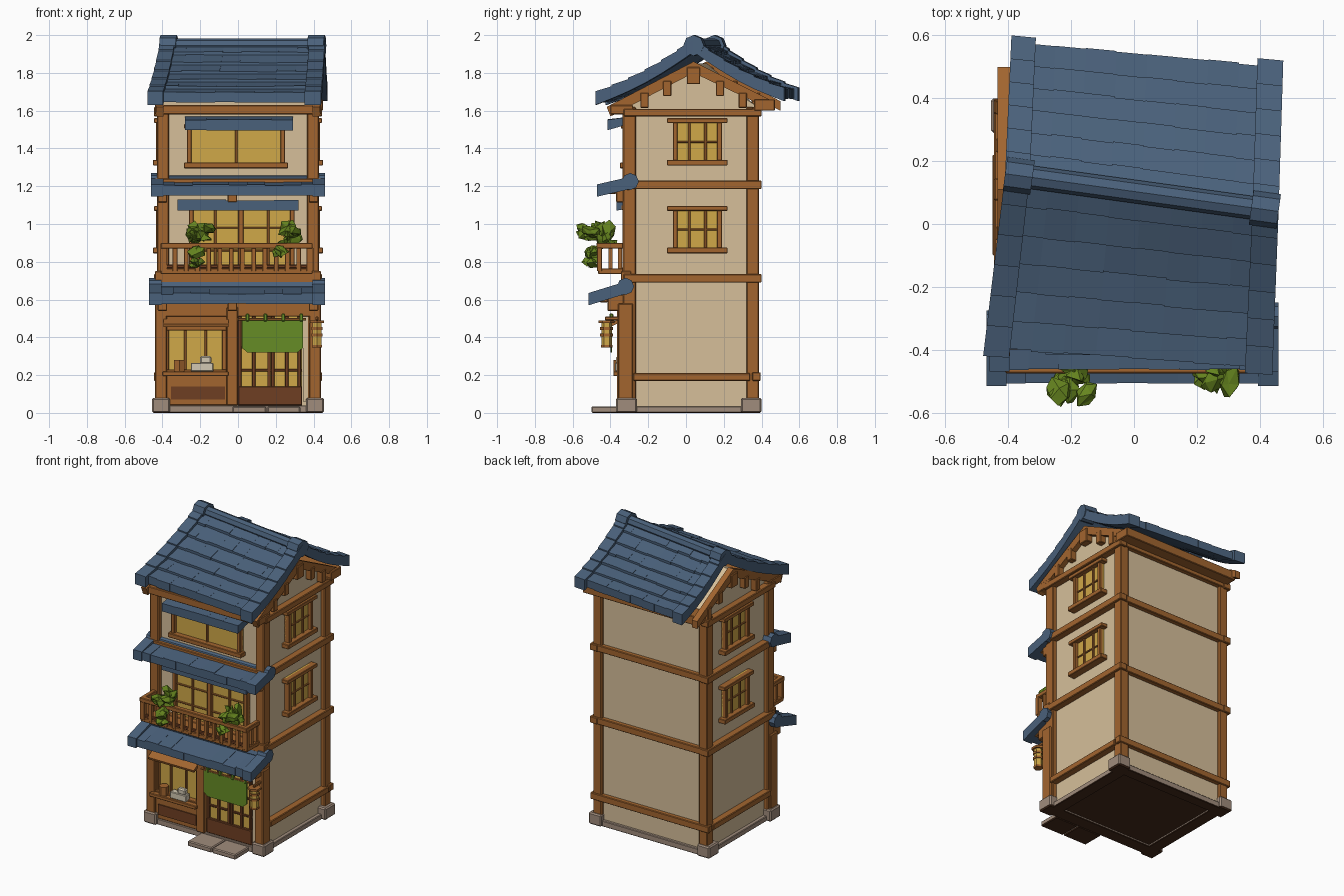
import bpy, bmesh, math, random
from mathutils import Vector, Matrix

random.seed(4)
if "Cube" in bpy.data.objects:
    bpy.data.objects.remove(bpy.data.objects["Cube"])


def material(name, hexcode):
    def lin(c):
        return c / 12.92 if c <= 0.04 else ((c + 0.055) / 1.055) ** 2.4
    rgb = [lin(int(hexcode[i:i + 2], 16) / 255) for i in (0, 2, 4)] + [1]
    m = bpy.data.materials.new(name)
    m.use_nodes = True
    m.diffuse_color = rgb
    m.node_tree.nodes["Principled BSDF"].inputs["Base Color"].default_value = rgb
    return m


ROOF = material("slate blue", "4a617b")
PLASTER = material("cream plaster", "d6bf9a")
WOOD = material("warm wood", "a2652f")
DARK = material("dark wood", "6f3f22")
GLASS = material("yellow window", "d0a848")
LEAF = material("leaf green", "66851f")
CLOTH = material("cloth green", "668c26")
STONE = material("grey stone", "a08c7c")
SHADE = material("deep brown", "452a1a")
POT = material("pale pottery", "d2c8b2")


def finish(name, bm, mat, bevel=0):
    bmesh.ops.recalc_face_normals(bm, faces=bm.faces)
    me = bpy.data.meshes.new(name)
    bm.to_mesh(me)
    bm.free()
    me.materials.append(mat)
    ob = bpy.data.objects.new(name, me)
    bpy.context.collection.objects.link(ob)
    if bevel:
        mod = ob.modifiers.new("worn edges", "BEVEL")
        mod.width, mod.segments = bevel, 1
    return ob


def box(name, a, b, mat, bevel=0.004):
    bm = bmesh.new()
    a, b = Vector(a), Vector(b)
    bmesh.ops.create_cube(bm, size=1)
    for v in bm.verts:
        v.co = (a + b) / 2 + Vector(v.co[i] * abs(b[i] - a[i]) for i in range(3))
    return finish(name, bm, mat, bevel)


def prism(name, x0, x1, left, right, mat):
    """Loft between a side profile (y, z) at x0 and one at x1."""
    bm = bmesh.new()
    l = [bm.verts.new((x0, y, z)) for y, z in left]
    r = [bm.verts.new((x1, y, z)) for y, z in right]
    bm.faces.new(l)
    bm.faces.new(r)
    n = len(l)
    for i in range(n):
        bm.faces.new((l[i], l[(i + 1) % n], r[(i + 1) % n], r[i]))
    return finish(name, bm, mat)


def rod(name, p, q, radius, mat, sides=8):
    p, q = Vector(p), Vector(q)
    rot = (q - p).to_track_quat("Z", "Y").to_matrix().to_4x4()
    bm = bmesh.new()
    bmesh.ops.create_cone(bm, cap_ends=True, segments=sides, radius1=radius, radius2=radius,
                          depth=(q - p).length, matrix=Matrix.Translation((p + q) / 2) @ rot)
    return finish(name, bm, mat)


def tiles(name, surf, rows, cols, u0=0, u1=1, t_end=1, top=0.008, lip=0.02, base=0.03, jitter=0.012):
    """Overlapping slabs laid over surf(u, t), t running from ridge to eave."""
    bm = bmesh.new()
    for r in range(rows):
        for c in range(cols):
            a, b = (u0 + (u1 - u0) * k / cols for k in (c, c + 1))
            s = t_end * r / rows
            e = t_end * (r + 1) / rows + random.uniform(0, jitter)
            rise = lip + random.uniform(0, jitter / 2)
            spots = [(a, s, top), (b, s, top), (b, e, rise), (a, e, rise)]
            up = [bm.verts.new(surf(u, t) + Vector((0, 0, h))) for u, t, h in spots]
            lo = [bm.verts.new(surf(u, t) - Vector((0, 0, base))) for u, t, h in spots]
            bm.faces.new(up)
            bm.faces.new(lo)
            for i in range(4):
                j = (i + 1) % 4
                bm.faces.new((up[i], up[j], lo[j], lo[i]))
    return finish(name, bm, ROOF)


# Foundation: ring of stone around a recessed floor, corner stones, doorstep
box("floor_underside", (-.40, -.32, .012), (.40, .37, .03), SHADE, 0)
bases = []
for s in (-1, 1):
    bases.append(box("side_footing", (s * .34, -.33, 0), (s * .425, .375, .035), STONE))
    for y0, y1 in ((-.37, -.26), (.29, .40)):
        bases.append(box("corner_stone", (s * .36, y0, 0), (s * .455, y1, .08), STONE, .008))
for y0, y1 in ((-.35, -.26), (.31, .385)):
    bases.append(box("end_footing", (-.4, y0, 0), (.4, y1, .04), STONE))
for x0, x1 in ((-.03, .15), (.155, .33)):
    bases.append(box("doorstep", (x0, -.5, 0), (x1, -.35, .035), STONE, .006))
for ob in bases:
    ob.data.materials.append(SHADE)
    for f in ob.data.polygons:
        f.material_index = int(f.normal.z < -.9)

# Plaster body with gables
def gable(apex):
    return [(-.3, .03), (.365, .03), (.365, 1.63), (apex, 1.85), (-.3, 1.63)]


prism("plaster_body", -.4, .4, gable(.11), gable(.04), PLASTER)

# Timber frame
for s in (-1, 1):
    box("front_post", (s * .365, -.335, .06), (s * .43, -.265, 1.62), WOOD, .006)
    box("ground_post", (s * .375, -.36, .06), (s * .44, -.28, .58), WOOD, .006)
    box("back_post", (s * .365, .32, .06), (s * .43, .387, 1.62), WOOD, .006)
    for z, h in ((.17, .04), (.69, .045), (1.185, .045), (1.57, .04)):
        tip = .34 if z < .3 else .4
        box("side_beam", (s * .39, -.33 if z > .3 else -.28, z), (s * .445, tip, z + h), WOOD)
    # Barge board, ridge block and rafter brackets
    apex = .04 if s > 0 else .11
    back = .46 if s > 0 else .5
    chevron = [(-.42, 1.62), (apex, 1.86), (back, 1.65), (back, 1.60), (apex, 1.80), (-.40, 1.57)]
    prism("barge_board", s * .395, s * .435, chevron, chevron, WOOD)
    box("ridge_block", (s * .39, apex - .035, 1.74), (s * .445, apex + .035, 1.83), WOOD)
    for d in (-.26, -.14, .14, .26):
        z = 1.80 - abs(d) * .52
        box("rafter_bracket", (s * .39, apex + d - .022, z - .05), (s * .44, apex + d + .022, z + .03), WOOD)
for z in (.17, .69, 1.185, 1.575):
    box("back_beam", (-.445, .35, z), (.445, .395, z + .045), WOOD)
box("back_eave_beam", (-.42, .36, 1.60), (.45, .47, 1.66), WOOD)
box("front_eave_beam", (-.44, -.40, 1.58), (.44, -.28, 1.63), WOOD)
for z in (.69, 1.18):
    box("front_beam", (-.44, -.345, z), (.44, -.29, z + .06), WOOD)


# Windows
def window(name, place, a0, a1, z0, z1, cols, rows, over=.03):
    def bar(part, p0, p1, q0, q1, d, mat=WOOD):
        box(name + "_" + part, place(p0, -.01, q0), place(p1, d, q1), mat, 0 if mat == GLASS else .003)
    w = .025
    bar("pane", a0, a1, z0, z1, .012, GLASS)
    bar("sill", a0 - over, a1 + over, z0, z0 + .03, .05)
    bar("lintel", a0 - over, a1 + over, z1 - .025, z1, .045)
    bar("left_jamb", a0, a0 + w, z0, z1, .035)
    bar("right_jamb", a1 - w, a1, z0, z1, .035)
    for i in range(1, cols):
        a = a0 + (a1 - a0) * i / cols
        bar("mullion", a - .007, a + .007, z0, z1, .022)
    for i in range(1, rows):
        z = z0 + (z1 - z0) * i / rows
        bar("crossbar", a0, a1, z - .005, z + .005, .02)


def front(a, d, z):
    return (a, -.3 - d, z)


for s in (-1, 1):
    for z in (.845, 1.31):
        window("side_window", lambda a, d, q: (s * (.4 + d), a, q), -.07, .19, z, z + .25, 3, 2)
window("top_window", front, -.27, .25, 1.295, 1.53, 2, 1, .015)
window("balcony_window", front, -.26, .30, .74, 1.10, 4, 3, .02)
box("balcony_window_centre", (.0, -.335, .76), (.03, -.29, 1.09), WOOD)

# Shop front: counter, display window, sign and door
box("shop_counter", (-.385, -.345, .04), (-.04, -.29, .2), WOOD)
box("counter_panel", (-.355, -.352, .07), (-.07, -.343, .14), DARK, 0)
window("shop_window", front, -.39, -.06, .2, .46, 3, 1, 0)
box("counter_ledge", (-.40, -.385, .195), (-.05, -.32, .22), WOOD)
prism("shop_sign", -.395, -.05, *[[(-.31, .5), (-.40, .455), (-.405, .47), (-.31, .525)]] * 2, WOOD)
box("shop_lintel", (-.40, -.36, .51), (.40, -.29, .60), WOOD)
box("centre_post", (-.06, -.365, .04), (0, -.29, .56), WOOD)
box("door_backing", (0, -.322, .04), (.34, -.29, .52), GLASS, 0)
box("door_kick_panel", (0, -.34, .04), (.34, -.29, .14), DARK)
for x in (0, .075, .155, .175, .25, .315):
    box("door_stile", (x, -.336, .1), (x + .018, -.3, .52), DARK, .002)
for z in (.22, .34, .49):
    box("door_rail", (0, -.333, z), (.34, -.3, z + .012), DARK, .002)
box("plaster_strip", (.345, -.335, .06), (.38, -.29, .51), PLASTER, 0)
box("crockery_box", (-.25, -.375, .22), (-.13, -.33, .265), POT)
box("crockery_jar", (-.20, -.37, .26), (-.14, -.335, .3), POT, .008)
rod("tea_pot", (-.31, -.352, .22), (-.31, -.352, .28), .032, WOOD, 6)

# Hanging cloth with chamfered lower corners
bm = bmesh.new()
cloth = [(.02, .49), (.345, .49), (.345, .345), (.315, .32), (.05, .32), (.02, .345)]
face = bm.faces.new([bm.verts.new((x, -.40, z)) for x, z in cloth])
out = bmesh.ops.extrude_face_region(bm, geom=[face])["geom"]
bmesh.ops.translate(bm, vec=(0, .009, 0), verts=[g for g in out if isinstance(g, bmesh.types.BMVert)])
finish("door_cloth", bm, CLOTH)
rod("cloth_pole", (.0, -.395, .495), (.36, -.395, .495), .007, WOOD, 6)
for i in range(4):
    x = .04 + i * .095
    box("cloth_tie", (x, -.405, .485), (x + .02, -.385, .525), CLOTH)

# Lantern on the corner
rod("lantern_glow", (.418, -.42, .36), (.418, -.42, .475), .028, GLASS, 6)
for z, r in ((.345, .03), (.405, .034), (.44, .034), (.475, .042)):
    rod("lantern_band", (.418, -.42, z), (.418, -.42, z + .014), r, WOOD, 6)
box("lantern_arm", (.41, -.43, .49), (.426, -.33, .51), WOOD)

# Balcony
box("balcony_floor", (-.41, -.465, .735), (.395, -.3, .765), WOOD)
box("balcony_front_rail", (-.41, -.475, .87), (.395, -.44, .9), WOOD)
box("balcony_lower_rail", (-.40, -.465, .765), (.385, -.447, .785), DARK)
for x in (-.395, .38):
    box("balcony_side_rail", (x - .015, -.46, .87), (x + .015, -.3, .9), WOOD)
    for y in (-.40, -.35):
        box("side_baluster", (x - .01, y - .01, .76), (x + .01, y + .01, .875), WOOD, 0)
for i in range(14):
    x = -.393 + i * .0595
    w = .018 if i in (0, 13) else .012
    box("baluster", (x - w, -.47, .75), (x + w, -.445, .875), WOOD, .002)


# Foliage
def foliage(name, centre, size, count):
    bm = bmesh.new()
    for _ in range(count):
        offset = Vector(random.uniform(-1, 1) * k for k in size)
        turn = Matrix.Rotation(random.uniform(0, 6), 4, Vector((random.random(), random.random(), 1)))
        squash = Matrix.Diagonal((1.1, .8, .55, 1))
        new = bmesh.ops.create_icosphere(bm, subdivisions=1, radius=random.uniform(.03, .048),
                                         matrix=Matrix.Translation(Vector(centre) + offset) @ turn @ squash)
        for v in new["verts"]:
            v.co += Vector(random.uniform(-.012, .012) for _ in range(3))
    finish(name, bm, LEAF)


foliage("left_plant", (-.2, -.48, .95), (.055, .07, .03), 13)
foliage("left_trailing_vine", (-.215, -.5, .83), (.008, .012, .045), 4)
foliage("right_plant", (.28, -.45, .95), (.045, .06, .055), 13)
foliage("right_trailing_vine", (.22, -.485, .86), (.015, .01, .02), 3)


# Storey roofs and the small window awnings
def lean_to(name, x0, x1, y_top, y_eave, z_top, z_eave, cols, capped=True):
    def surf(u, t):
        return Vector((x0 + (x1 - x0) * u, y_top + (y_eave - y_top) * t, z_top + (z_eave - z_top) * t))
    tiles(name + "_tiles", surf, 1, cols, .03, .97, .95, jitter=.02)
    if capped:
        for a, b in ((0, .07), (.93, 1)):
            tiles(name + "_end_cap", surf, 1, 1, a, b, 1, .03, .03, .035, 0)
        for a, b, r in ((x0, x0 + .065, .045), (x1 - .065, x1, .045), (x0, x1, .033)):
            rod(name + "_ridge", (a, y_top, z_top + .005), (b, y_top, z_top + .005), r, ROOF)
        for x in (-.4, -.03, .4):
            box(name + "_bracket", (x - .025, y_eave + .1, z_eave - .065), (x + .025, y_top, z_eave + .02), WOOD)
        box(name + "_purlin", (x0 + .04, y_eave + .06, z_eave - .02), (x1 - .04, y_eave + .1, z_eave + .01), WOOD)


lean_to("lower_roof", -.47, .46, -.32, -.515, .665, .605, 9)
lean_to("middle_roof", -.46, .46, -.295, -.47, 1.22, 1.18, 9)
lean_to("top_awning", -.30, .31, -.3, -.42, 1.56, 1.525, 5, False)
lean_to("balcony_awning", -.34, .34, -.3, -.37, 1.115, 1.10, 5, False)

# Main roof: two skewed, slightly sagging slopes
RIDGE = Vector((-.41, .16, 1.945)), Vector((.46, .04, 1.945))
EAVES = {"front": (Vector((-.48, -.42, 1.665)), Vector((.44, -.48, 1.665))),
         "back": (Vector((-.39, .6, 1.685)), Vector((.475, .52, 1.685)))}
for side, (l, r) in EAVES.items():
    def slope(u, t):
        p = RIDGE[0].lerp(RIDGE[1], u).lerp(l.lerp(r, u), t)
        return p - Vector((0, 0, .025 * math.sin(math.pi * min(t, 1))))
    tiles(side + "_roof_tiles", slope, 6, 8, .05, .95, .95)
    for a, b in ((0, .09), (.905, 1)):
        tiles(side + "_verge_cap", slope, 6, 1, a, b, 1, .03, .038, .035, 0)
for a, b, radius in ((0, 1, .037), (0, .1, .055), (.9, 1, .055)):
    rod("main_ridge", RIDGE[0].lerp(RIDGE[1], a), RIDGE[0].lerp(RIDGE[1], b), radius, ROOF)
